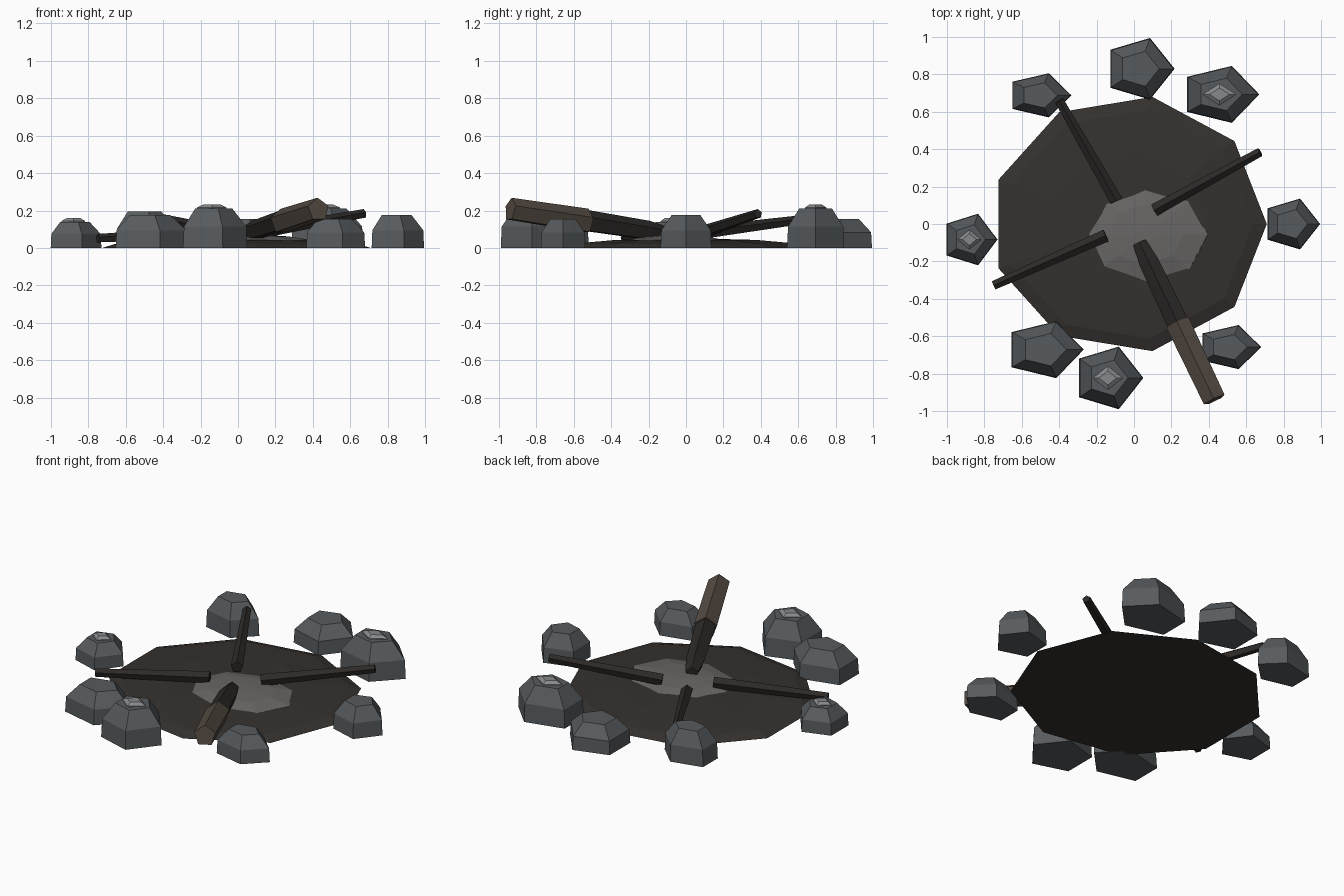
import bpy, bmesh, math
from mathutils import Vector

if "Cube" in bpy.data.objects:
    bpy.data.objects.remove(bpy.data.objects["Cube"])


def material(name, rgb):
    m = bpy.data.materials.new(name)
    m.diffuse_color = (*rgb, 1)
    m.use_nodes = True
    m.node_tree.nodes["Principled BSDF"].inputs["Base Color"].default_value = m.diffuse_color
    return m


SOIL = material("scorched_soil", (0.035, 0.030, 0.027))
CHAR = material("charred_wood", (0.025, 0.022, 0.020))
WOOD = material("bare_wood", (0.09, 0.07, 0.055))
ASH = material("ash", (0.14, 0.135, 0.13))
STONE = material("stone", (0.095, 0.105, 0.112))
PALE = material("pale_stone", (0.24, 0.25, 0.26))


def finish(name, bm, mat):
    bmesh.ops.recalc_face_normals(bm, faces=bm.faces[:])
    mesh = bpy.data.meshes.new(name)
    bm.to_mesh(mesh)
    bm.free()
    mesh.materials.append(mat)
    obj = bpy.data.objects.new(name, mesh)
    bpy.context.collection.objects.link(obj)
    return obj


def skin(name, rings, mat):
    """Join equal-length point rings and close both ends."""
    bm = bmesh.new()
    loops = [[bm.verts.new(p) for p in ring] for ring in rings]
    n = len(loops[0])
    for a, b in zip(loops, loops[1:]):
        for i in range(n):
            j = (i + 1) % n
            bm.faces.new((a[i], a[j], b[j], b[i]))
    bm.faces.new(loops[0][::-1])
    bm.faces.new(loops[-1])
    return finish(name, bm, mat)


def mound(name, centre, radii, sides, profile, mat):
    """Stack of elliptical rings; profile holds (radius factor, z)."""
    angles = [2 * math.pi * i / sides for i in range(sides)]
    rings = [[(centre[0] + s * radii[0] * math.cos(t),
               centre[1] + s * radii[1] * math.sin(t), z) for t in angles]
             for s, z in profile]
    return skin(name, rings, mat)


def log(name, start, end, profile, mat, sides=5):
    """Tapered stick; profile holds (fraction along the axis, radius)."""
    start, end = Vector(start), Vector(end)
    axis = end - start
    side = axis.cross(Vector((0, 0, 1))).normalized()
    up = side.cross(axis).normalized()
    rings = []
    for f, r in profile:
        rings.append([start + axis * f
                      + side * r * math.cos(2 * math.pi * i / sides + 0.3)
                      + up * r * math.sin(2 * math.pi * i / sides + 0.3)
                      for i in range(sides)])
    return skin(name, rings, mat)


# Scorched ground and ash heap
mound("scorched_ground", (-0.03, 0), (0.74, 0.69), 9,
      [(1, 0), (0.9, 0.022), (0.55, 0.043), (0.15, 0.05)], SOIL)
mound("ash_heap", (0.06, -0.055), (0.345, 0.27), 8,
      [(1, 0.025), (0.97, 0.042), (0.6, 0.062), (0.15, 0.07)], ASH)

# Ring of stones: x, y, x radius, y radius, height, pale cap
stones = [
    (0.84, 0.0, 0.155, 0.143, 0.175, False),
    (0.457, 0.693, 0.213, 0.160, 0.212, True),
    (0.027, 0.830, 0.190, 0.173, 0.155, False),
    (-0.509, 0.688, 0.174, 0.124, 0.195, False),
    (-0.88, -0.083, 0.150, 0.145, 0.140, True),
    (-0.482, -0.672, 0.213, 0.160, 0.175, False),
    (-0.14, -0.823, 0.190, 0.176, 0.212, True),
    (0.506, -0.658, 0.174, 0.124, 0.155, False),
]
for k, (x, y, rx, ry, h, cap) in enumerate(stones, 1):
    mound(f"stone_{k}", (x, y), (rx, ry), 5,
          [(1, 0), (0.97, 0.54 * h), (0.57, h)], STONE)
    if cap:
        mound(f"stone_cap_{k}", (x, y), (0.42 * rx, 0.36 * ry), 4,
              [(1, h - 0.01), (1, h + 0.004), (0.6, h + 0.019)], PALE)

# Thin charred sticks
taper = [(0, 0.036), (1, 0.025)]
log("stick_north_east", (0.11, 0.075, 0.08), (0.675, 0.385, 0.183), taper, CHAR)
log("stick_north_west", (-0.095, 0.125, 0.085), (-0.40, 0.66, 0.155), taper, CHAR)
log("stick_west", (-0.15, -0.062, 0.08), (-0.75, -0.328, 0.05), taper, CHAR)

# Large log: charred inner part and thicker bare end
a, b = Vector((0.03, -0.10, 0.075)), Vector((0.43, -0.94, 0.205))
log("log_charred_part", a, a.lerp(b, 0.55),
    [(0, 0.038), (0.22, 0.055), (1, 0.062)], CHAR)
log("log_bare_end", a.lerp(b, 0.51), b, [(0, 0.069), (1, 0.064)], WOOD)
